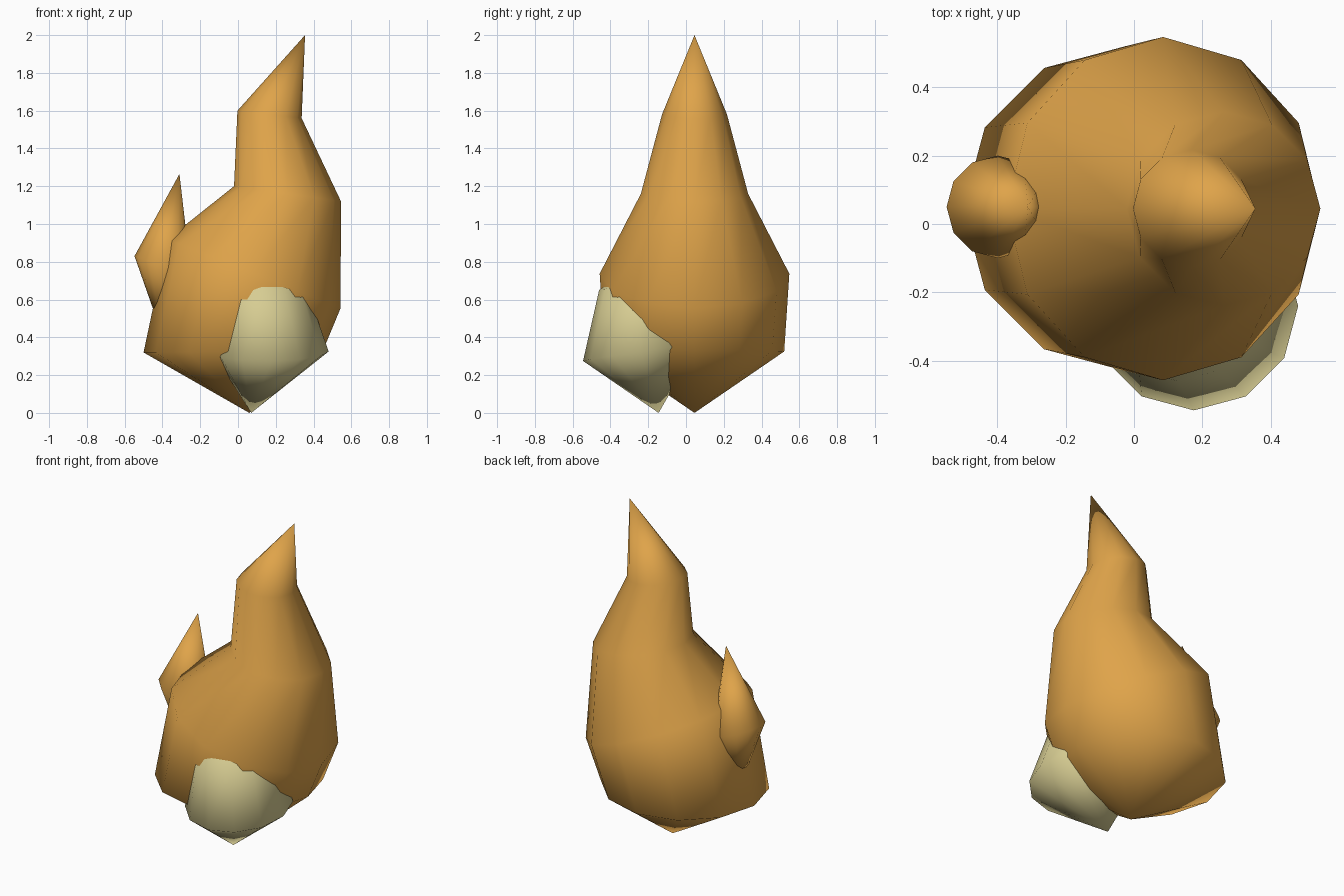
import bpy, bmesh, math

if "Cube" in bpy.data.objects:
    bpy.data.objects.remove(bpy.data.objects["Cube"])


def material(name, rgb):
    m = bpy.data.materials.new(name)
    m.diffuse_color = (*rgb, 1.0)
    m.use_nodes = True
    m.node_tree.nodes["Principled BSDF"].inputs["Base Color"].default_value = m.diffuse_color
    return m


orange = material("flame orange", (0.74, 0.37, 0.068))
cream = material("pale cream", (0.68, 0.61, 0.29))
SIDES = 12


def spindle(name, bottom, rings, tip, mat):
    """Pointed form lofted through tilted rings.
    ring = (centre, x half-width, y half-width, z rise along x, z rise along y)"""
    bm = bmesh.new()
    loops = []
    for (cx, cy, cz), rx, ry, zx, zy in rings:
        loop = []
        for i in range(SIDES):
            a = 2 * math.pi * i / SIDES
            c, s = math.cos(a), math.sin(a)
            loop.append(bm.verts.new((cx + rx * c, cy + ry * s, cz + zx * c + zy * s)))
        loops.append(loop)
    low, high = bm.verts.new(bottom), bm.verts.new(tip)
    for i in range(SIDES):
        j = (i + 1) % SIDES
        bm.faces.new((low, loops[0][j], loops[0][i]))
        for a, b in zip(loops, loops[1:]):
            bm.faces.new((a[i], a[j], b[j], b[i]))
        bm.faces.new((loops[-1][i], loops[-1][j], high))
    bmesh.ops.recalc_face_normals(bm, faces=bm.faces)
    for f in bm.faces:
        f.smooth = True
    me = bpy.data.meshes.new(name)
    bm.to_mesh(me)
    bm.free()
    me.materials.append(mat)
    ob = bpy.data.objects.new(name, me)
    bpy.context.collection.objects.link(ob)
    return ob


# Large flame body with a bent tip
spindle("main_flame", (0.06, 0.045, 0.0), [
    ((-0.025, 0.045, 0.325), 0.475, 0.475, 0.005, 0),
    ((0.085, 0.045, 0.737), 0.458, 0.502, -0.183, 0),
    ((0.262, 0.045, 1.16), 0.283, 0.284, -0.04, 0),
    ((0.167, 0.045, 1.58), 0.17, 0.172, -0.02, 0),
], (0.355, 0.045, 2.0), orange)

# Small flame on the left side
spindle("side_flame", (-0.39, 0.05, 0.38), [
    ((-0.398, 0.05, 0.78), 0.15, 0.15, -0.05, 0),
], (-0.31, 0.05, 1.265), orange)

# Pale lump at the front foot of the flame
spindle("pale_core", (0.07, -0.145, 0.0), [
    ((0.175, -0.24, 0.32), 0.305, 0.305, 0.005, 0.045),
    ((0.13, -0.225, 0.67), 0.23, 0.235, 0, 0.02),
], (0.08, -0.15, 0.88), cream)
